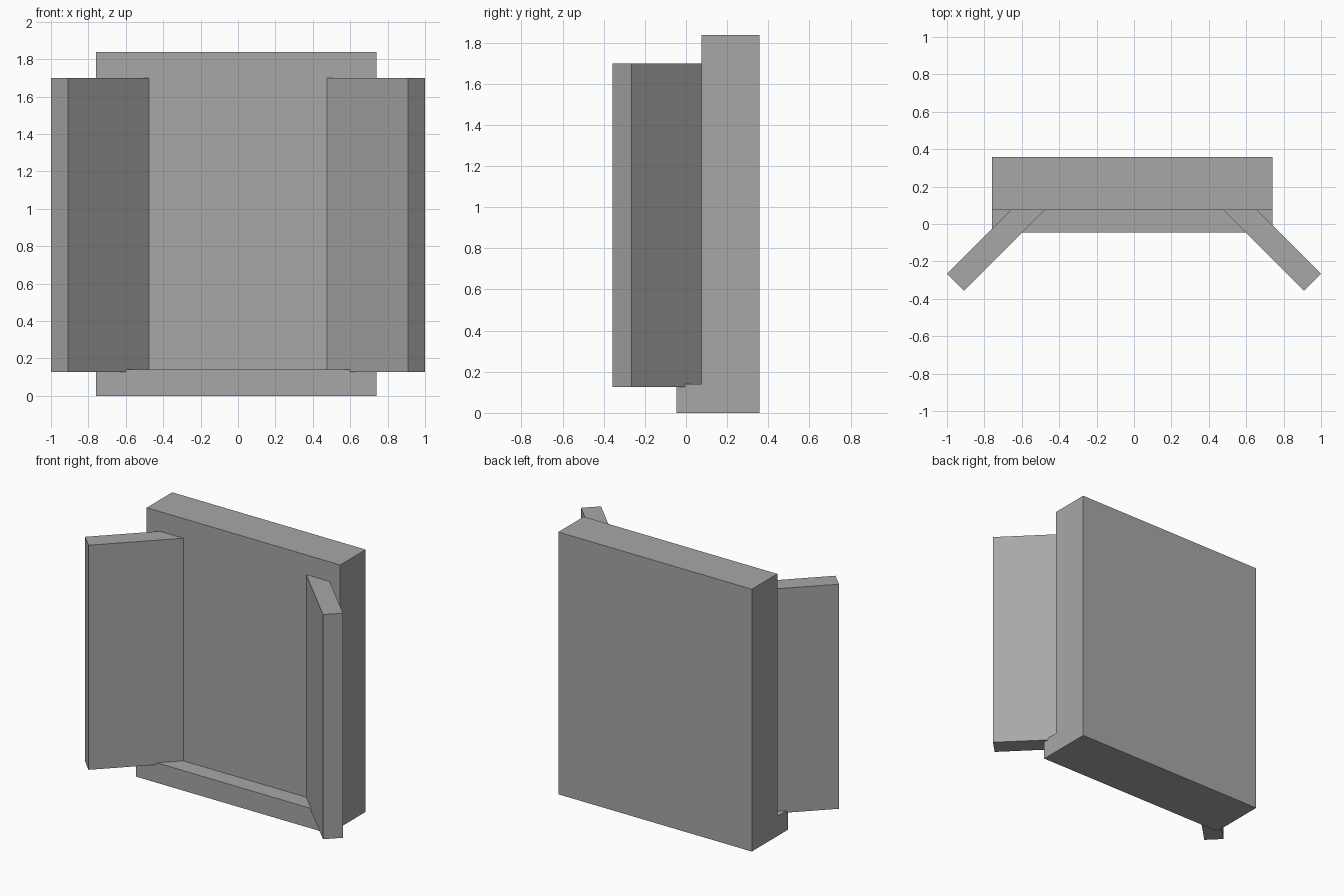
import bpy
import bmesh
from mathutils import Vector

cube = bpy.data.objects.get("Cube")
if cube:
    bpy.data.objects.remove(cube, do_unlink=True)

# One plain grey for everything
grey = bpy.data.materials.new("plain_grey")
grey.use_nodes = True
colour = (0.39, 0.39, 0.39, 1)
grey.diffuse_color = colour
grey.node_tree.nodes["Principled BSDF"].inputs["Base Color"].default_value = colour


def prism(name, outline, extrusion):
    """Extrude a planar outline into a closed solid."""
    bm = bmesh.new()
    face = bm.faces.new([bm.verts.new(p) for p in outline])
    result = bmesh.ops.extrude_face_region(bm, geom=[face], use_keep_orig=True)
    moved = [v for v in result["geom"] if isinstance(v, bmesh.types.BMVert)]
    bmesh.ops.translate(bm, verts=moved, vec=Vector(extrusion))
    bmesh.ops.recalc_face_normals(bm, faces=bm.faces)
    mesh = bpy.data.meshes.new(name)
    bm.to_mesh(mesh)
    bm.free()
    mesh.materials.append(grey)
    obj = bpy.data.objects.new(name, mesh)
    bpy.context.collection.objects.link(obj)
    return obj


# Upright slab with a low ledge along the front: L profile swept across x
LEFT, RIGHT = 0.74, -0.76
FRONT, BACK, LEDGE = 0.075, 0.357, -0.046
TOP, LEDGE_TOP = 1.838, 0.14
profile = [(LEDGE, 0), (BACK, 0), (BACK, TOP), (FRONT, TOP),
           (FRONT, LEDGE_TOP), (LEDGE, LEDGE_TOP)]
prism("slab_with_ledge", [(RIGHT, y, z) for y, z in profile],
      (LEFT - RIGHT, 0, 0))

# Splayed side panels, mitred flat against the slab front
WING_BASE, WING_TOP = 0.126, 1.70
plan = [(1.0, -0.266), (0.909, -0.357), (0.477, FRONT), (0.659, FRONT)]
for name, side in (("left_panel", 1), ("right_panel", -1)):
    prism(name, [(side * x, y, WING_BASE) for x, y in plan],
          (0, 0, WING_TOP - WING_BASE))
